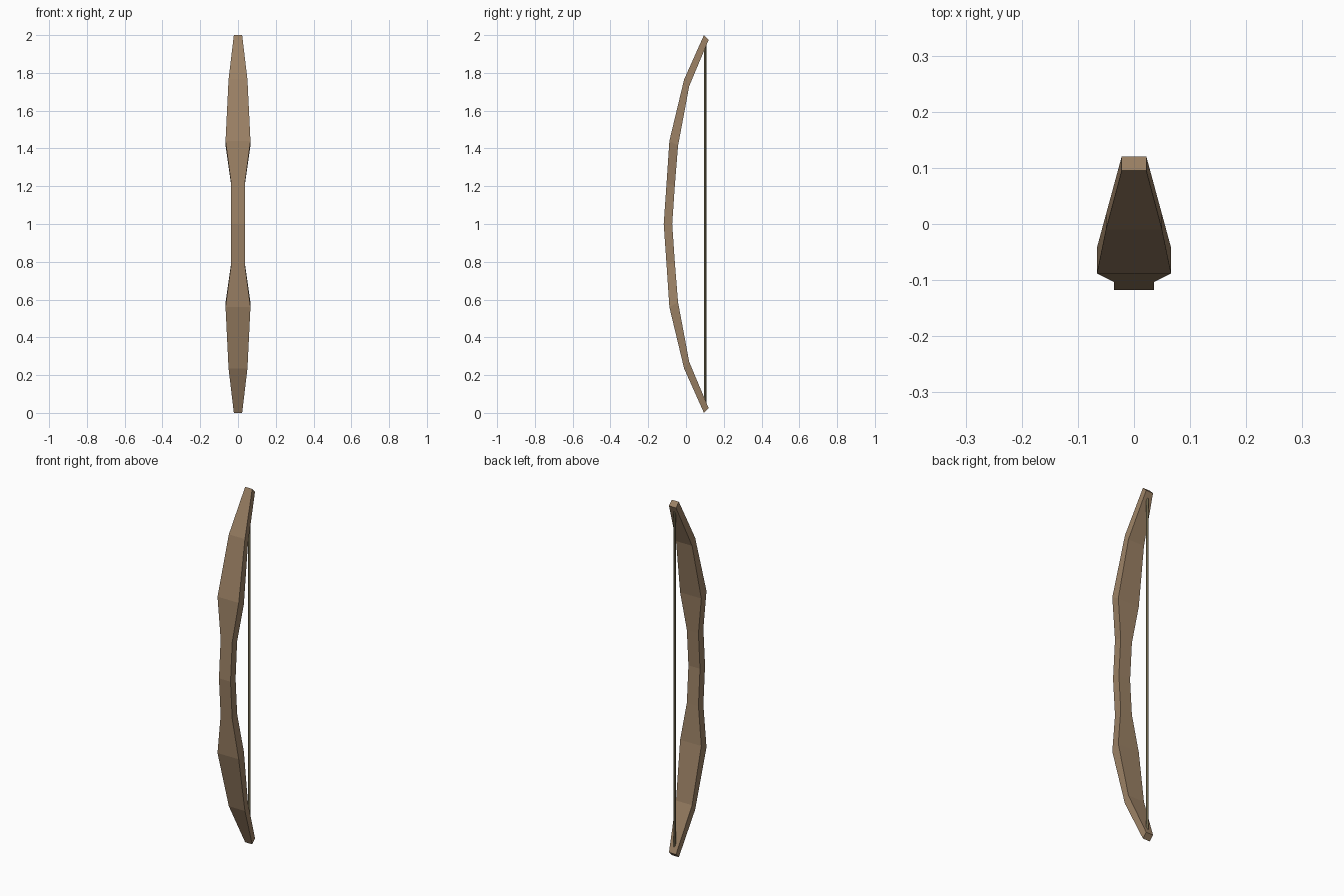
import bpy, bmesh

if "Cube" in bpy.data.objects:
    bpy.data.objects.remove(bpy.data.objects["Cube"])


def material(name, color):
    m = bpy.data.materials.new(name)
    m.diffuse_color = (*color, 1)
    m.use_nodes = True
    m.node_tree.nodes["Principled BSDF"].inputs["Base Color"].default_value = m.diffuse_color
    return m


def add_object(name, bm, mat):
    bmesh.ops.recalc_face_normals(bm, faces=bm.faces)
    me = bpy.data.meshes.new(name)
    bm.to_mesh(me)
    bm.free()
    me.materials.append(mat)
    ob = bpy.data.objects.new(name, me)
    bpy.context.collection.objects.link(ob)
    return ob


wood = material("wood", (0.33, 0.22, 0.13))
cord = material("cord", (0.26, 0.22, 0.12))

# Upper half sections: half width, front y, front height, back y, back height
# (heights measured from the middle of the grip)
upper = [
    (0.036, -0.118, 0.0, -0.073, 0.0),
    (0.036, -0.103, 0.215, -0.059, 0.205),
    (0.066, -0.088, 0.44, -0.042, 0.415),
    (0.050, -0.010, 0.765, 0.017, 0.73),
    (0.022, 0.095, 1.0, 0.12, 0.975),
]
sections = [(w, fy, -fz, by, -bz) for w, fy, fz, by, bz in upper[:0:-1]] + upper

# Bow limbs and grip, lofted through the sections
bm = bmesh.new()
rings = [[bm.verts.new(p) for p in ((-w, fy, 1 + fz), (w, fy, 1 + fz),
                                    (w, by, 1 + bz), (-w, by, 1 + bz))]
         for w, fy, fz, by, bz in sections]
for a, b in zip(rings, rings[1:]):
    for i in range(4):
        j = (i + 1) % 4
        bm.faces.new((a[i], a[j], b[j], b[i]))
bm.faces.new(rings[0])
bm.faces.new(rings[-1])
add_object("bow_limbs", bm, wood)

# Bowstring between the tips
bm = bmesh.new()
bmesh.ops.create_cone(bm, cap_ends=True, segments=6, radius1=0.007,
                      radius2=0.007, depth=1.92)
string = add_object("bowstring", bm, cord)
string.location = (0, 0.101, 1)
